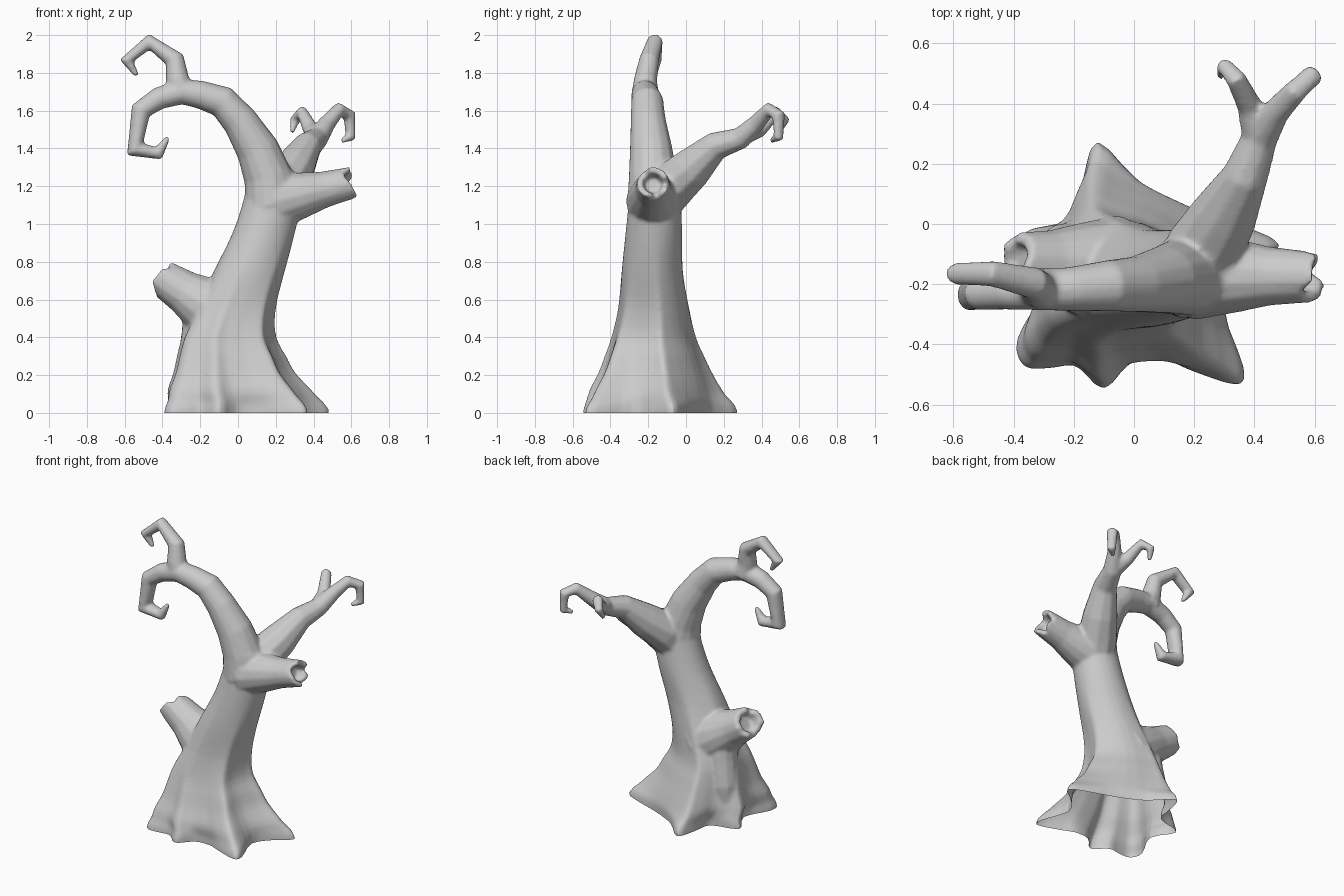
import bpy, bmesh, random
from math import sin, cos, pi, atan2
from mathutils import Vector

if "Cube" in bpy.data.objects:
    bpy.data.objects.remove(bpy.data.objects["Cube"])

random.seed(4)
bm = bmesh.new()


def loft(rings):
    """Skin a list of equal-length point rings and cap both ends."""
    rows = [[bm.verts.new(p) for p in ring] for ring in rings]
    n = len(rows[0])
    for a, b in zip(rows, rows[1:]):
        for i in range(n):
            j = (i + 1) % n
            bm.faces.new((a[i], a[j], b[j], b[i]))
    bm.faces.new(rows[0][::-1])
    bm.faces.new(rows[-1])


def smooth_path(pts, closed, steps=3):
    """Catmull-Rom resampling of a list of tuples."""
    n, out = len(pts), []

    def at(i):
        return Vector(pts[i % n] if closed else pts[min(max(i, 0), n - 1)])
    for i in range(n if closed else n - 1):
        a, b, c, d = (at(i + k) for k in (-1, 0, 1, 2))
        for s in range(steps):
            t = s / steps
            out.append(0.5 * (2 * b + (c - a) * t + (2 * a - 5 * b + 4 * c - d) * t * t
                              + (3 * b - a - 3 * c + d) * t ** 3))
    return out if closed else out + [at(n - 1)]


def frame(axis, side):
    u = (side - axis * side.dot(axis)).normalized()
    return u, axis.cross(u)


def limb(path, sides=10):
    """Tapered limb through (x, y, z, radius) points."""
    pts = [Vector(p[:3]) for p in path]
    side, rings = Vector((0.2, 1, 0.1)), []
    for i, p in enumerate(pts):
        d_in = (p - pts[max(i - 1, 0)]).normalized()
        d_out = (pts[min(i + 1, len(pts) - 1)] - p).normalized()
        u, v = frame((d_in + d_out).normalized(), side)
        side = u
        rings.append([p + path[i][3] * (u * cos(2 * pi * k / sides) + v * sin(2 * pi * k / sides))
                      for k in range(sides)])
    loft(rings)


def broken_stub(start, end, r0, r1, sides=14):
    """Snapped-off limb with a splintered rim and hollow end."""
    a, b = Vector(start), Vector(end)
    axis = (b - a).normalized()
    u, v = frame(axis, Vector((0, 1, 0)))
    jag = [random.uniform(-0.035, 0.035) for _ in range(sides)]

    def ring(c, r, j):
        return [c + r * (u * cos(2 * pi * k / sides) + v * sin(2 * pi * k / sides)) + axis * jag[k] * j
                for k in range(sides)]
    loft([ring(a, r0, 0), ring(a.lerp(b, 0.35), r0 * 0.6 + r1 * 0.4, 0),
          ring(a.lerp(b, 0.65), r0 * 0.2 + r1 * 0.8, 0), ring(b, r1, 1),
          ring(b, r1 * 0.66, 0.7), ring(b - axis * 0.05, r1 * 0.5, 0)])


# Trunk: root outline on the ground blending into ellipses higher up
roots = [(0.48, -0.07), (0.34, 0.0), (0.2, 0.05), (0.02, 0.14), (-0.12, 0.27), (-0.17, 0.14),
         (-0.2, 0.02), (-0.38, -0.04), (-0.30, -0.2), (-0.385, -0.38), (-0.36, -0.47),
         (-0.27, -0.475), (-0.19, -0.47), (-0.1, -0.545), (-0.01, -0.46), (0.1, -0.45),
         (0.19, -0.485), (0.34, -0.53), (0.36, -0.47), (0.3, -0.28), (0.38, -0.16)]
levels = [  # z, centre x, centre y, radius x, radius y, root weight
    (-0.06, 0, -0.15, 0.3, 0.3, 1.02), (0.025, 0, -0.15, 0.3, 0.3, 1),
    (0.1, -0.05, -0.19, 0.33, 0.29, 0.66), (0.2, -0.07, -0.18, 0.26, 0.24, 0.44),
    (0.3, -0.075, -0.18, 0.23, 0.205, 0.32), (0.4, -0.075, -0.18, 0.205, 0.18, 0.22),
    (0.55, -0.02, -0.175, 0.185, 0.165, 0.12), (0.75, 0.06, -0.18, 0.18, 0.155, 0.04),
    (0.95, 0.135, -0.17, 0.165, 0.15, 0), (1.15, 0.185, -0.165, 0.15, 0.135, 0),
    (1.28, 0.17, -0.17, 0.12, 0.12, 0)]
outline = smooth_path(roots, True)
rings = []
for z, cx, cy, rx, ry, k in smooth_path(levels, False):
    ring = []
    for x, y in outline:
        t = atan2(y + 0.15, x)
        ring.append((k * x + (1 - k) * (cx + rx * cos(t)), k * y + (1 - k) * (cy + ry * sin(t)), z))
    rings.append(ring)
loft(rings)

# Arching main limb with a rising and a drooping hooked twig
limb([(0.18, -0.17, 1.1, 0.145), (0.16, -0.175, 1.25, 0.13), (0.103, -0.185, 1.395, 0.114),
      (0.01, -0.2, 1.545, 0.094), (-0.083, -0.205, 1.648, 0.086), (-0.2, -0.215, 1.685, 0.075),
      (-0.3, -0.22, 1.7, 0.068), (-0.42, -0.225, 1.665, 0.06), (-0.515, -0.23, 1.6, 0.056),
      (-0.545, -0.235, 1.395, 0.054), (-0.42, -0.235, 1.375, 0.038), (-0.37, -0.235, 1.46, 0.014)], 14)
limb([(-0.29, -0.215, 1.68, 0.075), (-0.32, -0.215, 1.76, 0.064), (-0.335, -0.195, 1.87, 0.054),
      (-0.47, -0.165, 1.965, 0.044), (-0.59, -0.165, 1.865, 0.038), (-0.535, -0.165, 1.785, 0.014)])

# Back limb forking into two hooked twigs
limb([(0.19, -0.15, 1.1, 0.12), (0.235, -0.08, 1.2, 0.13), (0.3, 0.03, 1.295, 0.112),
      (0.37, 0.16, 1.415, 0.077), (0.42, 0.29, 1.455, 0.06), (0.47, 0.37, 1.53, 0.047),
      (0.535, 0.44, 1.605, 0.04), (0.59, 0.49, 1.575, 0.037), (0.595, 0.49, 1.46, 0.03),
      (0.55, 0.45, 1.44, 0.014)])
limb([(0.41, 0.27, 1.45, 0.05), (0.385, 0.39, 1.5, 0.043), (0.34, 0.48, 1.59, 0.035),
      (0.3, 0.525, 1.55, 0.028), (0.285, 0.49, 1.485, 0.014)])

# Broken stubs on both sides, the left one carried by a buttress
broken_stub((-0.06, -0.16, 0.5), (-0.405, -0.125, 0.715), 0.19, 0.1)
broken_stub((0.2, -0.17, 1.12), (0.59, -0.175, 1.215), 0.15, 0.085)
limb([(-0.19, -0.13, 0.6, 0.1), (-0.2, -0.11, 0.42, 0.1), (-0.23, -0.09, 0.25, 0.095),
      (-0.26, -0.08, 0.1, 0.06)], 12)

# Fuse everything into one skin and soften the joints
bmesh.ops.recalc_face_normals(bm, faces=bm.faces)
mesh = bpy.data.meshes.new("tree")
bm.to_mesh(mesh)
bm.free()
tree = bpy.data.objects.new("gnarled_tree", mesh)
bpy.context.collection.objects.link(tree)
fuse = tree.modifiers.new("fuse", 'REMESH')
fuse.mode, fuse.voxel_size = 'VOXEL', 0.01
soft = tree.modifiers.new("soften", 'SMOOTH')
soft.factor, soft.iterations = 0.5, 7
fused = bpy.data.meshes.new_from_object(tree.evaluated_get(bpy.context.evaluated_depsgraph_get()))
tree.modifiers.clear()

# Cut the base open at ground level so the trunk is hollow below
bm = bmesh.new()
bm.from_mesh(fused)
bmesh.ops.bisect_plane(bm, geom=bm.verts[:] + bm.edges[:] + bm.faces[:],
                       plane_co=(0, 0, 0), plane_no=(0, 0, 1), clear_inner=True)
for f in bm.faces:
    f.smooth = True
bm.to_mesh(fused)
bm.free()
tree.data = fused
